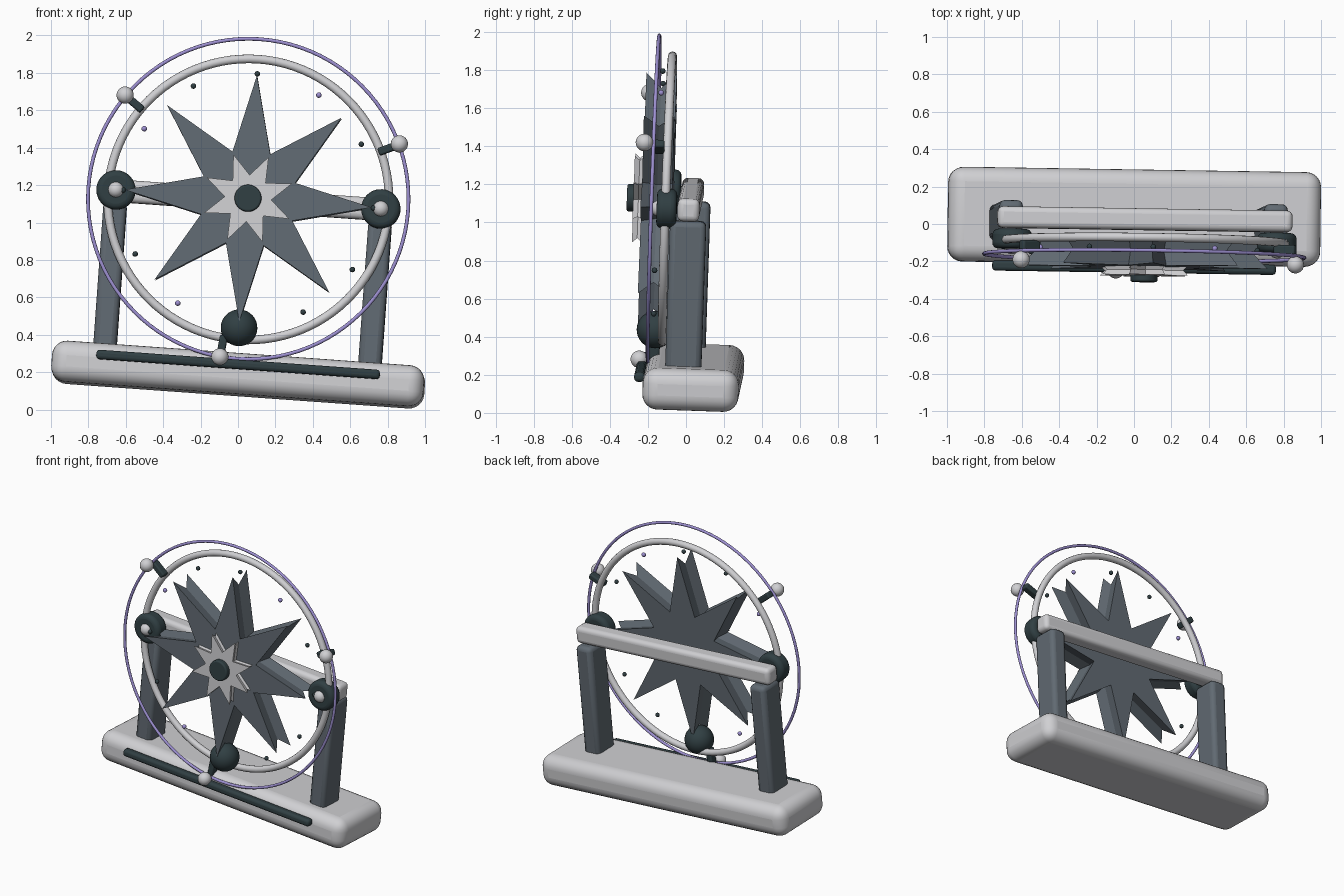
import bpy, bmesh
from math import radians, cos, sin, pi
from mathutils import Matrix, Vector

cube = bpy.data.objects.get("Cube")
if cube:
    bpy.data.objects.remove(cube)

# The whole assembly leans slightly about the wheel centre
LEAN = (Matrix.Translation((0.057, 0, 1.12)) @ Matrix.Rotation(radians(-0.9), 4, 'Z')
        @ Matrix.Rotation(radians(4.1), 4, 'Y') @ Matrix.Rotation(radians(-2), 4, 'X'))
FACE_FRONT = Matrix.Rotation(pi / 2, 4, 'X')


def material(name, rgb):
    m = bpy.data.materials.new(name)
    m.use_nodes = True
    m.diffuse_color = (*rgb, 1)
    node = next(n for n in m.node_tree.nodes if n.type == 'BSDF_PRINCIPLED')
    node.inputs["Base Color"].default_value = (*rgb, 1)
    return m


white = material("pale grey", (0.63, 0.63, 0.65))
slate = material("slate grey", (0.12, 0.145, 0.17))
dark = material("dark teal grey", (0.03, 0.05, 0.056))
purple = material("lavender", (0.34, 0.28, 0.64))


def finish(name, mat, place, bevel=0, segments=4, smooth=True):
    """Name, colour, place and round off the active object."""
    ob = bpy.context.object
    ob.name = ob.data.name = name
    ob.data.materials.clear()
    ob.data.materials.append(mat)
    ob.matrix_world = LEAN @ place
    if bevel:
        mod = ob.modifiers.new("rounding", 'BEVEL')
        mod.width, mod.segments, mod.limit_method = bevel, segments, 'ANGLE'
    if smooth:
        bpy.ops.object.shade_smooth_by_angle(angle=radians(40))
    return ob


def box(name, mat, loc, size, bevel, segments=4, turn=Matrix()):
    bpy.ops.mesh.primitive_cube_add(size=1)
    bpy.context.object.data.transform(Matrix.Diagonal((*size, 1)))
    return finish(name, mat, Matrix.Translation(loc) @ turn, bevel, segments)


def disc(name, mat, loc, radius, depth, bevel):
    bpy.ops.mesh.primitive_cylinder_add(vertices=40, radius=radius, depth=depth)
    return finish(name, mat, Matrix.Translation(loc) @ FACE_FRONT, bevel)


def ball(name, mat, loc, radius, segments=24):
    bpy.ops.mesh.primitive_uv_sphere_add(segments=segments, ring_count=segments // 2, radius=radius)
    return finish(name, mat, Matrix.Translation(loc))


def ring(name, mat, y, radius, tube):
    bpy.ops.mesh.primitive_torus_add(major_segments=96, minor_segments=12,
                                     major_radius=radius, minor_radius=tube)
    return finish(name, mat, Matrix.Translation((0, y, 0)) @ FACE_FRONT)


def polar(radius, degrees, y):
    a = radians(degrees)
    return Vector((radius * cos(a), y, radius * sin(a)))


def star(name, mat, outer, inner, front, back, start, waist):
    """Eight-pointed star whose side walls pinch in to a groove."""
    bm = bmesh.new()
    loops = []
    for y, scale in ((front, 1), ((front + back) / 2, waist), (back, 1)):
        loops.append([bm.verts.new(polar((inner if i % 2 else outer) * scale, start + i * 22.5, y))
                      for i in range(16)])
    for a, b in zip(loops, loops[1:]):
        for i in range(16):
            j = (i + 1) % 16
            bm.faces.new((a[i], a[j], b[j], b[i]))
    bm.faces.new(loops[0])
    bm.faces.new(loops[-1][::-1])
    bmesh.ops.recalc_face_normals(bm, faces=bm.faces)
    mesh = bpy.data.meshes.new(name)
    bm.to_mesh(mesh)
    bm.free()
    ob = bpy.data.objects.new(name, mesh)
    bpy.context.collection.objects.link(ob)
    bpy.context.view_layer.objects.active = ob
    finish(name, mat, Matrix(), smooth=False)


# Stand
box("base", white, (0.01, 0.07, -0.933), (1.995, 0.505, 0.22), 0.08, 6)
box("base_trim", dark, (0.01, -0.203, -0.888), (1.52, 0.055, 0.05), 0.018, 3)
box("crossbar", white, (0, 0.025, 0), (1.58, 0.115, 0.12), 0.03)

for side, label in ((-1, "right"), (1, "left")):
    x = 0.71 * side
    box(label + "_post", slate, (x, 0.025, -0.46), (0.125, 0.19, 0.8), 0.03, 3)
    disc(label + "_bearing", dark, (x, -0.09, 0), 0.105, 0.105, 0.03)
    ball(label + "_bearing_cap", white, (x, -0.13, 0), 0.043)

# Wheel rings
ring("inner_ring", white, -0.097, 0.752, 0.023)
ring("outer_ring", purple, -0.17, 0.857, 0.01)

# Stars and hub
star("large_star", slate, 0.662, 0.265, -0.23, -0.07, 90, 0.88)
star("small_star", white, 0.247, 0.125, -0.275, -0.222, 112.5, 0.9)
disc("hub", dark, (0, -0.26, 0), 0.072, 0.1, 0.01)
ball("counterweight", dark, (0, -0.138, -0.69), 0.098, 32)

# Three knobs on radial pegs
for n, angle in enumerate((24, 144, 264), 1):
    box(f"peg_{n}", dark, polar(0.8, angle, -0.14), (0.12, 0.055, 0.042), 0.01, 3,
        Matrix.Rotation(-radians(angle), 4, 'Y'))
    ball(f"knob_{n}", white, polar(0.86, angle, -0.218), 0.046)

# Twelve marker beads
for n in range(12):
    angle = n * 30
    ball(f"bead_{n + 1}", purple if angle in (60, 150, 240) else dark,
         polar(0.672, angle, -0.145), 0.015, 12)
